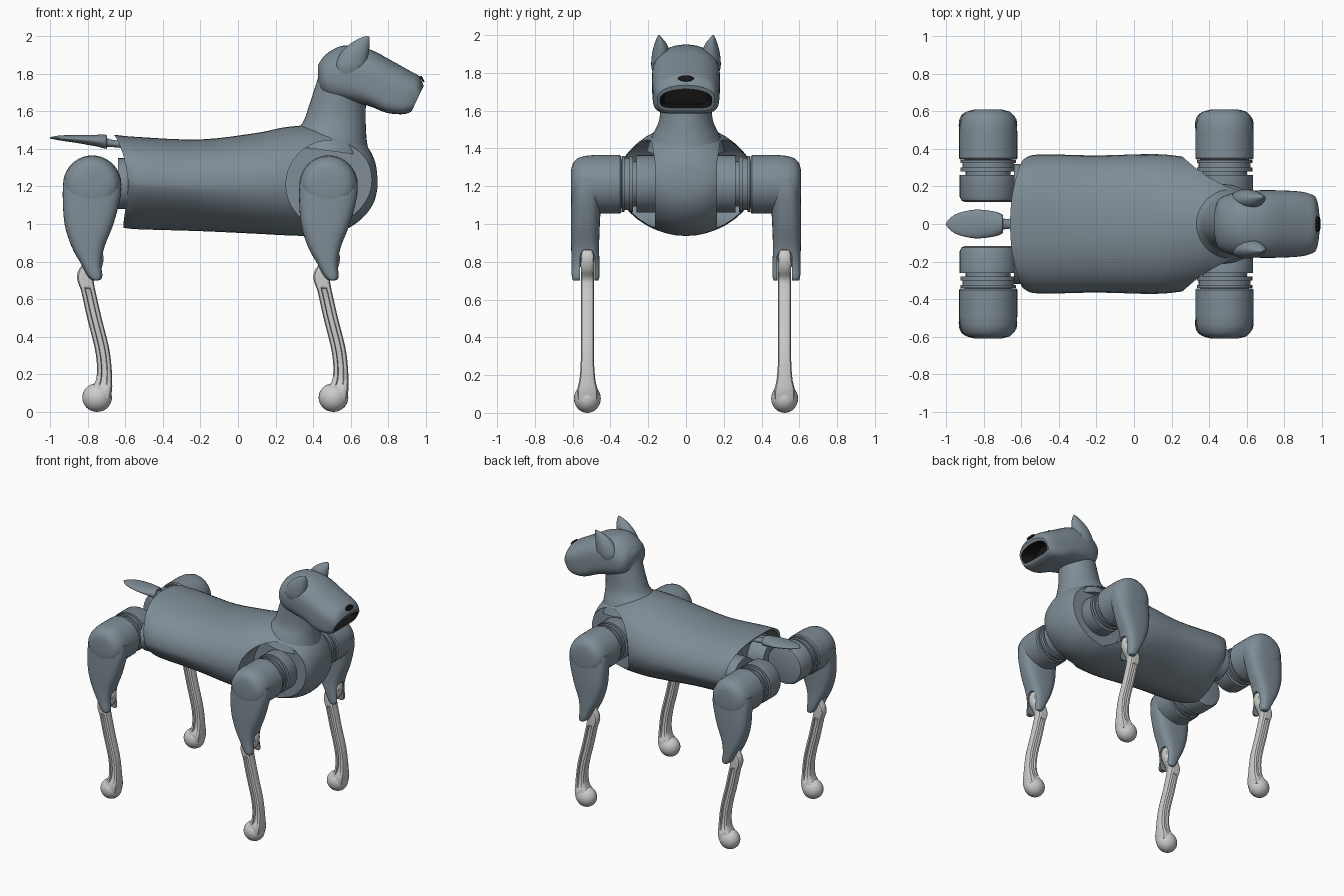
import bpy, bmesh, math
from mathutils import Vector

cube = bpy.data.objects.get("Cube")
if cube:
    bpy.data.objects.remove(cube, do_unlink=True)


def material(name, rgb):
    m = bpy.data.materials.new(name)
    m.use_nodes = True
    m.diffuse_color = (*rgb, 1)
    b = next(n for n in m.node_tree.nodes if n.type == 'BSDF_PRINCIPLED')
    b.inputs["Base Color"].default_value = (*rgb, 1)
    return m


SLATE = material("slate_blue_grey", (0.21, 0.265, 0.305))
PALE = material("pale_grey", (0.60, 0.60, 0.59))
BLACK = material("black", (0.008, 0.008, 0.008))


def skin(name, rings, mats, angle=40, dark_from=None):
    """Join rings of points into a closed skin; dark_from = first ring of the second material."""
    bm = bmesh.new()
    vs = [[bm.verts.new(p) for p in r] for r in rings]
    n = len(rings[0])
    for i in range(len(vs) - 1):
        for j in range(n):
            k = (j + 1) % n
            f = bm.faces.new((vs[i][j], vs[i][k], vs[i + 1][k], vs[i + 1][j]))
            f.material_index = int(dark_from is not None and i >= dark_from)
    bm.faces.new(vs[0][::-1])
    end = bm.faces.new(vs[-1])
    end.material_index = int(dark_from is not None)
    bmesh.ops.recalc_face_normals(bm, faces=bm.faces)
    me = bpy.data.meshes.new(name)
    bm.to_mesh(me)
    bm.free()
    ob = bpy.data.objects.new(name, me)
    bpy.context.collection.objects.link(ob)
    for m in mats:
        me.materials.append(m)
    smooth(ob, angle)
    return ob


def smooth(ob, angle=40):
    bpy.ops.object.select_all(action='DESELECT')
    ob.select_set(True)
    bpy.context.view_layer.objects.active = ob
    bpy.ops.object.shade_smooth_by_angle(angle=math.radians(angle))


def dense(rows, k=4):
    """Smoothly interpolate between section rows."""
    out = []
    for i in range(len(rows) - 1):
        p = [rows[max(i - 1, 0)], rows[i], rows[i + 1], rows[min(i + 2, len(rows) - 1)]]
        for s in range(k):
            t = s / k
            out.append([b + 0.5 * t * (c - a + t * (2*a - 5*b + 4*c - d + t * (3*(b - c) + d - a)))
                        for a, b, c, d in zip(*p)])
    return out + [list(rows[-1])]


def section(x1, z1, x2, z2, yc, hw, n1=2, n2=2, bow=0, side=1, seg=40):
    """Superellipse ring between two (x, z) points, half width hw along y."""
    pts = []
    for j in range(seg):
        a = 2 * math.pi * j / seg
        c, s = math.cos(a), math.sin(a)
        e = 2 / (n1 if s >= 0 else n2)
        u = math.copysign(abs(c) ** e, c)
        v = math.copysign(abs(s) ** e, s)
        pts.append(Vector(((x1 + x2) / 2 + v * (x1 - x2) / 2 + bow * u * u,
                           side * (yc + hw * u), (z1 + z2) / 2 + v * (z1 - z2) / 2)))
    return pts


def loft(name, rows, mats=(SLATE,), k=4, side=1, angle=40):
    return skin(name, [section(*r, side=side) for r in dense(rows, k)], mats, angle)


def lathe(name, profile, x, z, side=1, mats=(SLATE,), seg=40, axis='Y'):
    rings = []
    for d, r in profile:
        ring = []
        for j in range(seg):
            c, s = r * math.cos(2 * math.pi * j / seg), r * math.sin(2 * math.pi * j / seg)
            ring.append((x + c, side * d, z + s))
        rings.append(ring)
    return skin(name, rings, mats, 35)


def cut(ob, cutter, angle=40):
    m = ob.modifiers.new("cut", 'BOOLEAN')
    m.operation, m.solver, m.object = 'DIFFERENCE', 'EXACT', cutter
    bpy.ops.object.select_all(action='DESELECT')
    ob.select_set(True)
    bpy.context.view_layer.objects.active = ob
    bpy.ops.object.modifier_apply(modifier=m.name)
    bpy.data.objects.remove(cutter, do_unlink=True)
    smooth(ob, angle)


# Torso shell with a hollow rear end and shoulder recesses
torso_rows = [
    (-.66, 1.475, -.61, .98, 0, .345, 2.3, 1.45, .05),
    (-.53, 1.463, -.53, .972, 0, .37, 2.3, 1.5, .02),
    (-.20, 1.45, -.20, .962, 0, .365, 2.2, 1.6, 0),
    (.10, 1.485, .10, .948, 0, .372, 2.1, 1.9, 0),
    (.25, 1.515, .25, .94, 0, .36, 2, 2, 0),
    (.40, 1.525, .40, .937, 0, .335, 2, 2, 0),
    (.52, 1.505, .50, .95, 0, .305, 2, 2, 0),
    (.62, 1.47, .60, .985, 0, .265, 2, 2, 0),
    (.69, 1.41, .68, 1.05, 0, .205, 2, 2, 0),
    (.73, 1.33, .725, 1.12, 0, .13, 2, 2, 0),
    (.742, 1.25, .742, 1.19, 0, .04, 2, 2, 0)]
hollow = [(-.50, 1.43, -.50, 1.00, 0, .33, 2.3, 1.5, 0),
          (-.648, 1.458, -.602, .997, 0, .328, 2.3, 1.45, .05)]
torso = skin("torso", [section(*r) for r in hollow + dense(torso_rows)], (SLATE,), 35)
for s in (1, -1):
    cut(torso, lathe("recess_cutter", [(.165, .235), (.6, .235)], .49, 1.21, s), 35)

# Neck and tail
loft("neck", [(.70, 1.36, .26, 1.42, 0, .21, 2, 2), (.685, 1.45, .315, 1.50, 0, .175, 2, 2),
              (.68, 1.53, .35, 1.55, 0, .145, 2, 2), (.68, 1.62, .375, 1.62, 0, .135, 2, 2),
              (.69, 1.74, .42, 1.76, 0, .135, 2, 2), (.68, 1.85, .45, 1.85, 0, .12, 2, 2)])
loft("tail", [(-1, 1.462, -1, 1.455, 0, .008), (-.95, 1.471, -.95, 1.445, 0, .052),
              (-.85, 1.474, -.85, 1.43, 0, .076), (-.75, 1.475, -.75, 1.412, 0, .068),
              (-.70, 1.474, -.70, 1.40, 0, .05), (-.68, 1.45, -.68, 1.41, 0, .026),
              (-.48, 1.43, -.48, 1.39, 0, .026)])

# Head with an open dark mouth
head_rows = [
    (.425, 1.845, .425, 1.77, 0, .05, 2, 2), (.455, 1.89, .44, 1.70, 0, .125, 2, 2.2),
    (.50, 1.925, .49, 1.66, 0, .155, 2.1, 2.6), (.57, 1.95, .58, 1.65, 0, .175, 2.2, 3.2),
    (.70, 1.93, .69, 1.63, 0, .18, 2.3, 4), (.82, 1.868, .79, 1.592, 0, .178, 2.3, 5),
    (.91, 1.818, .87, 1.584, 0, .172, 2.3, 5), (.965, 1.785, .91, 1.592, 0, .16, 2.2, 5),
    (.988, 1.735, .925, 1.602, 0, .15, 2.1, 5)]
mouth = [(.979, 1.714, .929, 1.614, 0, .137, 2, 5), (.86, 1.735, .83, 1.635, 0, .115, 2, 5)]
rings = dense(head_rows)
skin("head", [section(*r) for r in rings + mouth], (SLATE, BLACK), 40, len(rings))
loft("nose", [(.965, 1.787, .985, 1.755, 0, .042), (.979, 1.787, .993, 1.757, 0, .040)], (BLACK,), 1)

for s, side_name in ((1, "back"), (-1, "front")):
    # Ears
    loft(f"ear_{side_name}", [
        (.62, 1.795, .55, 1.795, .16, .015), (.672, 1.84, .522, 1.84, .148, .036),
        (.693, 1.90, .54, 1.90, .133, .047), (.70, 1.95, .585, 1.95, .134, .034),
        (.70, 1.985, .64, 1.985, .141, .014), (.695, 2.0, .68, 2.0, .144, .003)], side=s)

    for dx, end in ((0, "fore"), (-1.258, "rear")):
        tag = f"{end}_{side_name}"
        cx = .482 + dx
        # Hip drum, stepped joint rings and rounded shoulder
        lathe(f"hip_{tag}", [(.118, .125), (.125, .143), (.145, .152), (.262, .152), (.262, .12),
                             (.28, .12), (.28, .148), (.302, .148), (.302, .138), (.325, .138),
                             (.325, .148), (.34, .148), (.34, .13), (.36, .13)], cx, 1.212, s)
        lathe(f"shoulder_{tag}", [(.342, .147), (.35, .155), (.49, .155), (.54, .15), (.575, .138),
                                  (.598, .115), (.608, .08), (.61, .03)], cx, 1.21, s)
        # Thigh, tapering to a forked knee
        thigh = loft(f"thigh_{tag}", [(a + dx, z, b + dx, z, (y0 + y1) / 2, (y1 - y0) / 2, n, n)
                     for z, b, a, y0, y1, n in (
            (1.24, .33, .634, .42, .603, 2.6), (1.15, .325, .634, .445, .608, 2.8),
            (1.0, .335, .595, .456, .61, 3), (.88, .372, .548, .46, .608, 3),
            (.79, .42, .532, .458, .606, 3), (.73, .452, .537, .458, .605, 3),
            (.705, .475, .53, .462, .60, 3), (.70, .49, .515, .47, .59, 3))], side=s)
        cut(thigh, loft("slot_cutter", [(.8 + dx, z, .40 + dx, z, .522, w, 9, 9) for z, w in
                        ((.6, .039), (.83, .039), (.855, .028), (.866, .01))], k=1, side=s))
        # Lower leg: fluted shank
        shank = []
        for z, x0, x1, w, g in dense([
                (.862, .495, .53, .025, 0), (.82, .465, .543, .035, 0), (.76, .412, .53, .035, 0),
                (.71, .402, .492, .035, 0), (.665, .415, .495, .035, 0), (.64, .424, .50, .035, .014),
                (.5, .455, .532, .034, .016), (.35, .493, .57, .034, .016),
                (.25, .507, .584, .036, .016), (.17, .502, .588, .043, .012),
                (.12, .475, .588, .055, 0), (.07, .46, .58, .055, 0)], 3):
            m, h = (x0 + x1) / 2, (x1 - x0) / 2
            g = max(g, 0)
            half = [(-1, .5), (-.85, .85), (-.6, 1), (-.42, 1), (-.32, 1 - g / w), (.32, 1 - g / w),
                    (.42, 1), (.6, 1), (.85, .85), (1, .5)]
            loop = half + [(u, -v) for u, v in reversed(half)]
            shank.append([(m + dx + u * h, s * (.522 + v * w), z) for u, v in loop])
        skin(f"shank_{tag}", shank, (PALE,), 35)
        # Foot
        bpy.ops.mesh.primitive_uv_sphere_add(segments=28, ring_count=16, radius=1,
                                             location=(.508 + dx, s * .522, .076))
        foot = bpy.context.object
        foot.name = f"foot_{tag}"
        foot.scale = (.079, .071, .076)
        foot.data.materials.append(PALE)
        bpy.ops.object.shade_smooth()

    # Rear hip mounts set into the torso end
    bpy.ops.mesh.primitive_cylinder_add(vertices=36, radius=.135, depth=.16,
                                        location=(-.56, s * .185, 1.215), rotation=(0, math.pi / 2, 0))
    mount = bpy.context.object
    mount.name = f"rear_hip_mount_{side_name}"
    mount.data.materials.append(SLATE)
    smooth(mount)
